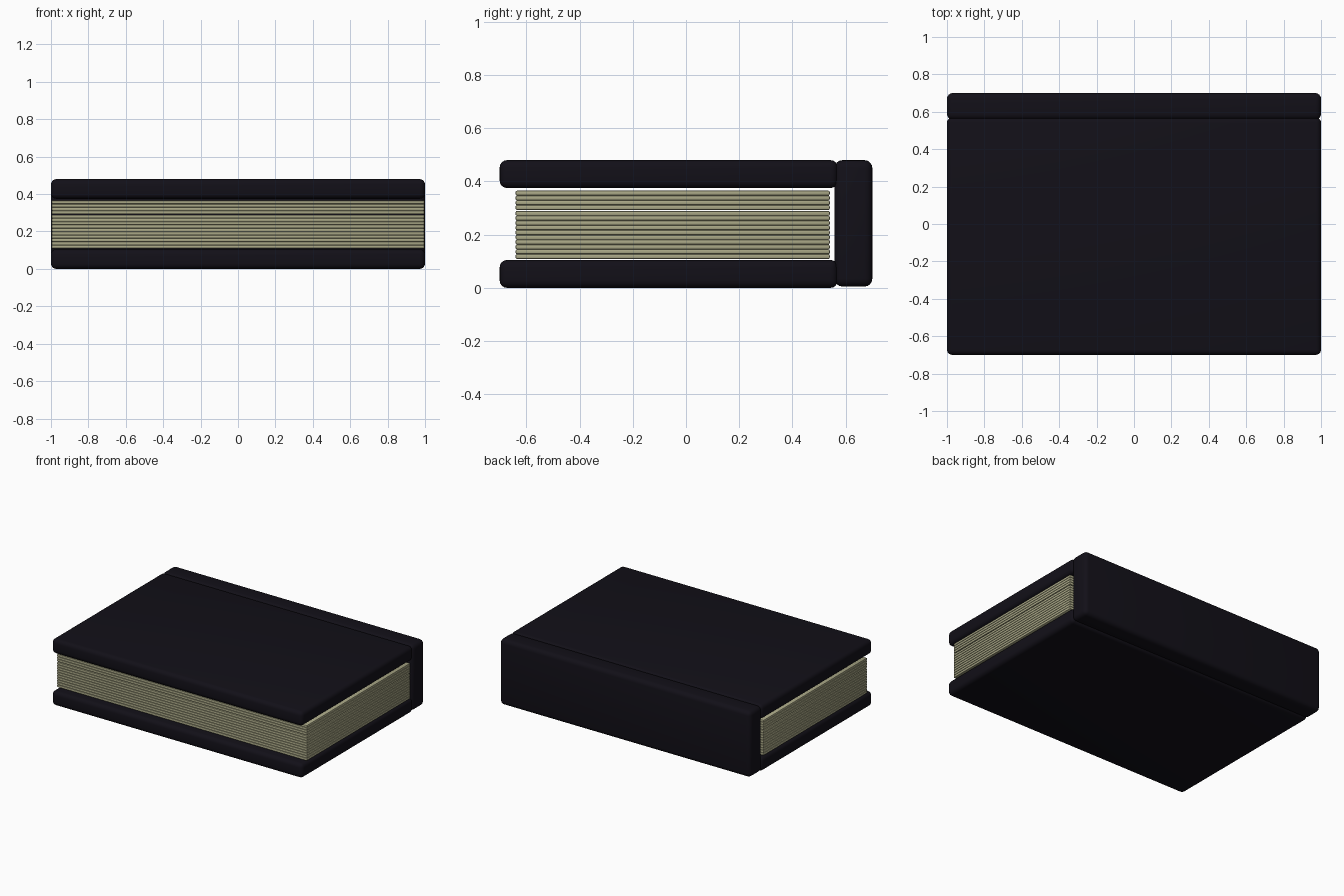
import bpy

if "Cube" in bpy.data.objects:
    bpy.data.objects.remove(bpy.data.objects["Cube"])


def material(name, color):
    mat = bpy.data.materials.new(name)
    mat.diffuse_color = (*color, 1)
    mat.use_nodes = True
    mat.node_tree.nodes["Principled BSDF"].inputs["Base Color"].default_value = mat.diffuse_color
    return mat


def slab(name, x, y, z, radius, segments, mat):
    """Rounded box spanning the given (min, max) ranges."""
    bpy.ops.mesh.primitive_cube_add(
        size=1, location=[(a + b) / 2 for a, b in (x, y, z)])
    ob = bpy.context.object
    ob.name = name
    ob.scale = [b - a for a, b in (x, y, z)]
    bpy.ops.object.transform_apply(location=False, rotation=False, scale=True)
    bevel = ob.modifiers.new("rounded_edges", 'BEVEL')
    bevel.width = radius
    bevel.segments = segments
    bpy.ops.object.modifier_apply(modifier=bevel.name)
    bpy.ops.object.shade_smooth_by_angle()
    ob.data.materials.append(mat)
    return ob


leather = material("dark_leather", (0.006, 0.005, 0.009))
paper = material("paper", (0.40, 0.39, 0.24))

# Covers and spine
slab("bottom_cover", (-1, 1), (-0.70, 0.57), (0.0, 0.105), 0.028, 4, leather)
slab("top_cover", (-1, 1), (-0.70, 0.57), (0.375, 0.48), 0.028, 4, leather)
slab("spine", (-1, 1), (0.558, 0.70), (0.005, 0.48), 0.03, 4, leather)

# Page block: ten sheets, a thin gap, then four more
thick = 0.018
for i in range(14):
    z = 0.109 + i * thick + (0.004 if i >= 10 else 0)
    slab(f"page_{i + 1:02d}", (-0.997, 0.997), (-0.64, 0.54),
         (z, z + thick), 0.005, 2, paper)
